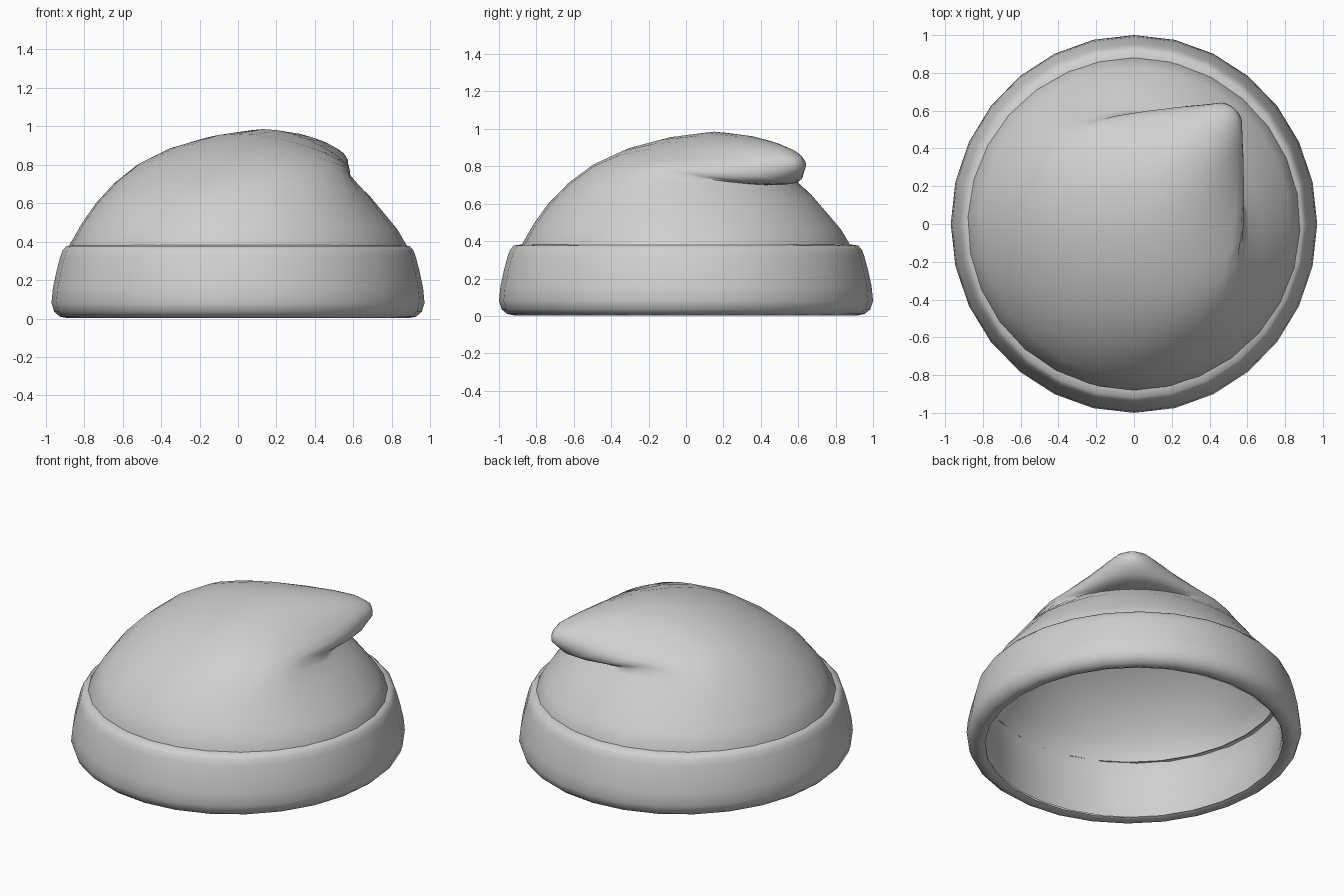
import bpy
import bmesh
import math
from mathutils import Vector

SIDES = 28
FLOP = Vector((0.656, 0.755, 0))       # direction in which the tip flops over
ACROSS = Vector((-0.755, 0.656, 0))
UP = Vector((0, 0, 1))


def remove_default_cube():
    cube = bpy.data.objects.get("Cube")
    if cube:
        bpy.data.objects.remove(cube, do_unlink=True)


def make_material(name, colour):
    material = bpy.data.materials.new(name)
    material.use_nodes = True
    material.diffuse_color = colour
    material.node_tree.nodes["Principled BSDF"].inputs["Base Color"].default_value = colour
    return material


def loft(name, rings, material, tip=None):
    """Skin a list of rings of points from the bottom up, with an optional tip point."""
    bm = bmesh.new()
    loops = [[bm.verts.new(point) for point in ring] for ring in rings]
    for lower, upper in zip(loops, loops[1:]):
        for i in range(SIDES):
            j = (i + 1) % SIDES
            bm.faces.new((lower[i], lower[j], upper[j], upper[i]))
    if tip is not None:
        end = bm.verts.new(tip)
        last = loops[-1]
        for i in range(SIDES):
            bm.faces.new((last[i], last[(i + 1) % SIDES], end))
    mesh = bpy.data.meshes.new(name)
    bm.to_mesh(mesh)
    bm.free()
    mesh.materials.append(material)
    obj = bpy.data.objects.new(name, mesh)
    bpy.context.collection.objects.link(obj)
    for other in bpy.context.selected_objects:
        other.select_set(False)
    obj.select_set(True)
    bpy.context.view_layer.objects.active = obj
    bpy.ops.object.shade_smooth_by_angle(angle=math.radians(75))


def angles():
    return [math.tau * i / SIDES for i in range(SIDES)]


def round_ring(radius, z):
    """Slightly oval level ring, narrower from side to side."""
    return [(radius * 0.97 * math.sin(-a), radius * math.cos(a), z) for a in angles()]


def tilted_ring(far, near, half_width, droop, taper):
    """Egg shape from the far side to the narrower near (flop) side, flanks sagging."""
    far_point = FLOP * far[0] + UP * far[1]
    near_point = FLOP * near[0] + UP * near[1]
    centre = (far_point + near_point) / 2
    axis = (near_point - far_point) / 2
    ring = []
    for a in angles():
        along = math.cos(a)
        narrowing = taper * along if along > 0 else 0.3 * taper * along
        width = half_width * math.sin(a) * (1 - narrowing)
        ring.append(centre + axis * along + ACROSS * width
                    - UP * (droop * math.sin(a) ** 2))
    return ring


remove_default_cube()
wool = make_material("grey wool", (0.63, 0.63, 0.63, 1))

# Turned-up brim band
band_profile = [
    (0.89, 0.015), (0.92, 0.003), (0.955, 0.01), (0.985, 0.035),
    (1, 0.08), (0.992, 0.16), (0.972, 0.25), (0.953, 0.32), (0.94, 0.355),
    (0.92, 0.377), (0.88, 0.382),
]
loft("brim_band", [round_ring(r, z) for r, z in band_profile], wool)

# Crown: level rings inside the brim, then tilting over a crease into the flopped tip
crown_rings = [
    ((-0.88, 0.015), (0.88, 0.015), 0.88, 0, 0),
    ((-0.87, 0.06), (0.87, 0.06), 0.87, 0, 0),
    ((-0.87, 0.2), (0.87, 0.2), 0.87, 0, 0),
    ((-0.89, 0.36), (0.89, 0.36), 0.89, 0, 0),
    ((-0.81, 0.5), (0.83, 0.46), 0.82, 0, 0),
    ((-0.72, 0.61), (0.76, 0.55), 0.755, 0, 0.05),
    ((-0.59, 0.72), (0.69, 0.63), 0.69, 0, 0.1),
    ((-0.42, 0.825), (0.63, 0.68), 0.62, 0, 0.2),
    ((-0.22, 0.91), (0.61, 0.7), 0.55, 0.01, 0.25),
    ((-0.02, 0.96), (0.64, 0.7), 0.48, 0.03, 0.3),
    ((0.2, 0.985), (0.7, 0.705), 0.37, 0.05, 0.35),
    ((0.42, 0.965), (0.75, 0.72), 0.25, 0.04, 0.3),
    ((0.58, 0.935), (0.78, 0.75), 0.16, 0.02, 0.2),
    ((0.7, 0.9), (0.81, 0.78), 0.09, 0, 0),
    ((0.76, 0.87), (0.81, 0.81), 0.045, 0, 0),
]
loft("crown", [tilted_ring(*row) for row in crown_rings], wool,
     tip=FLOP * 0.8 + UP * 0.845)
